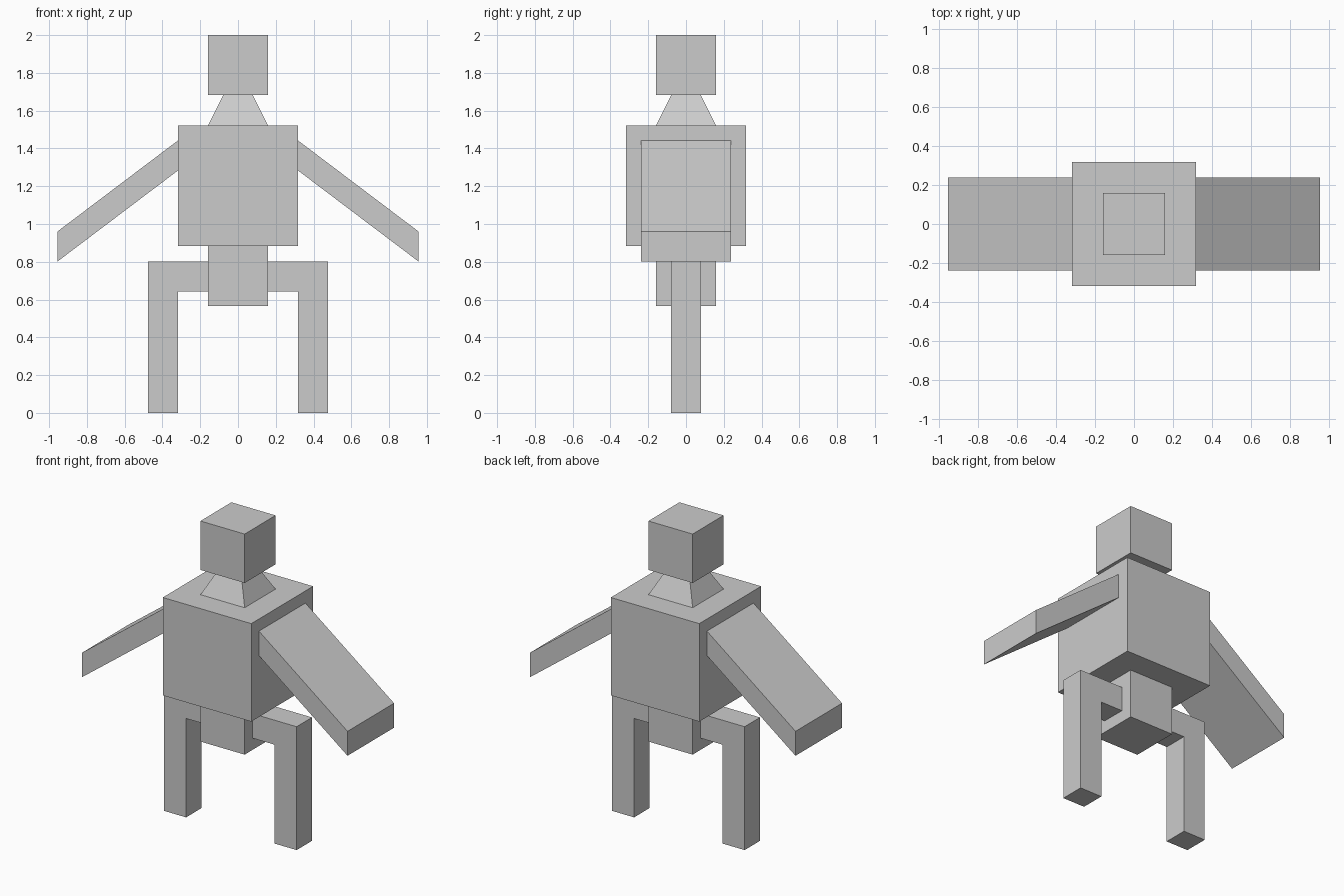
import bpy

if "Cube" in bpy.data.objects:
    bpy.data.objects.remove(bpy.data.objects["Cube"])

grey = bpy.data.materials.new("plain_grey")
grey.diffuse_color = (0.6, 0.6, 0.6, 1)
grey.use_nodes = True
grey.node_tree.nodes["Principled BSDF"].inputs["Base Color"].default_value = grey.diffuse_color


def make(name, verts, faces):
    mesh = bpy.data.meshes.new(name)
    mesh.from_pydata(verts, [], faces)
    mesh.materials.append(grey)
    obj = bpy.data.objects.new(name, mesh)
    bpy.context.collection.objects.link(obj)
    return obj


def frustum(name, z0, z1, r0, r1):
    """Square block centred on the axis, with its own half width at each end."""
    corners = [(-1, -1), (1, -1), (1, 1), (-1, 1)]
    verts = [(x * r, y * r, z) for z, r in ((z0, r0), (z1, r1)) for x, y in corners]
    sides = [(i, (i + 1) % 4, (i + 1) % 4 + 4, i + 4) for i in range(4)]
    return make(name, verts, sides + [(3, 2, 1, 0), (4, 5, 6, 7)])


def limb(name, profile, half_depth, side):
    """Counter-clockwise x-z profile extruded along y, mirrored by side."""
    pts = [(side * x, z) for x, z in profile][::side]
    n = len(pts)
    verts = [(x, y, z) for y in (-half_depth, half_depth) for x, z in pts]
    sides = [(i + n, (i + 1) % n + n, (i + 1) % n, i) for i in range(n)]
    caps = [tuple(range(n)), tuple(reversed(range(n, 2 * n)))]
    return make(name, verts, sides + caps)


# Body blocks along the centre line
frustum("pelvis", 0.566, 0.884, 0.159, 0.159)
frustum("torso", 0.884, 1.521, 0.318, 0.318)
frustum("neck", 1.521, 1.682, 0.159, 0.079)
frustum("head", 1.682, 2.0, 0.159, 0.159)

# Sloping slab arms and bent legs
arm = [(0.318, 1.283), (0.955, 0.802), (0.955, 0.961), (0.318, 1.442)]
leg = [(0.159, 0.643), (0.318, 0.643), (0.318, 0), (0.477, 0),
       (0.477, 0.802), (0.159, 0.802)]
for label, side in (("left", -1), ("right", 1)):
    limb(label + "_arm", arm, 0.239, side)
    limb(label + "_leg", leg, 0.079, side)
